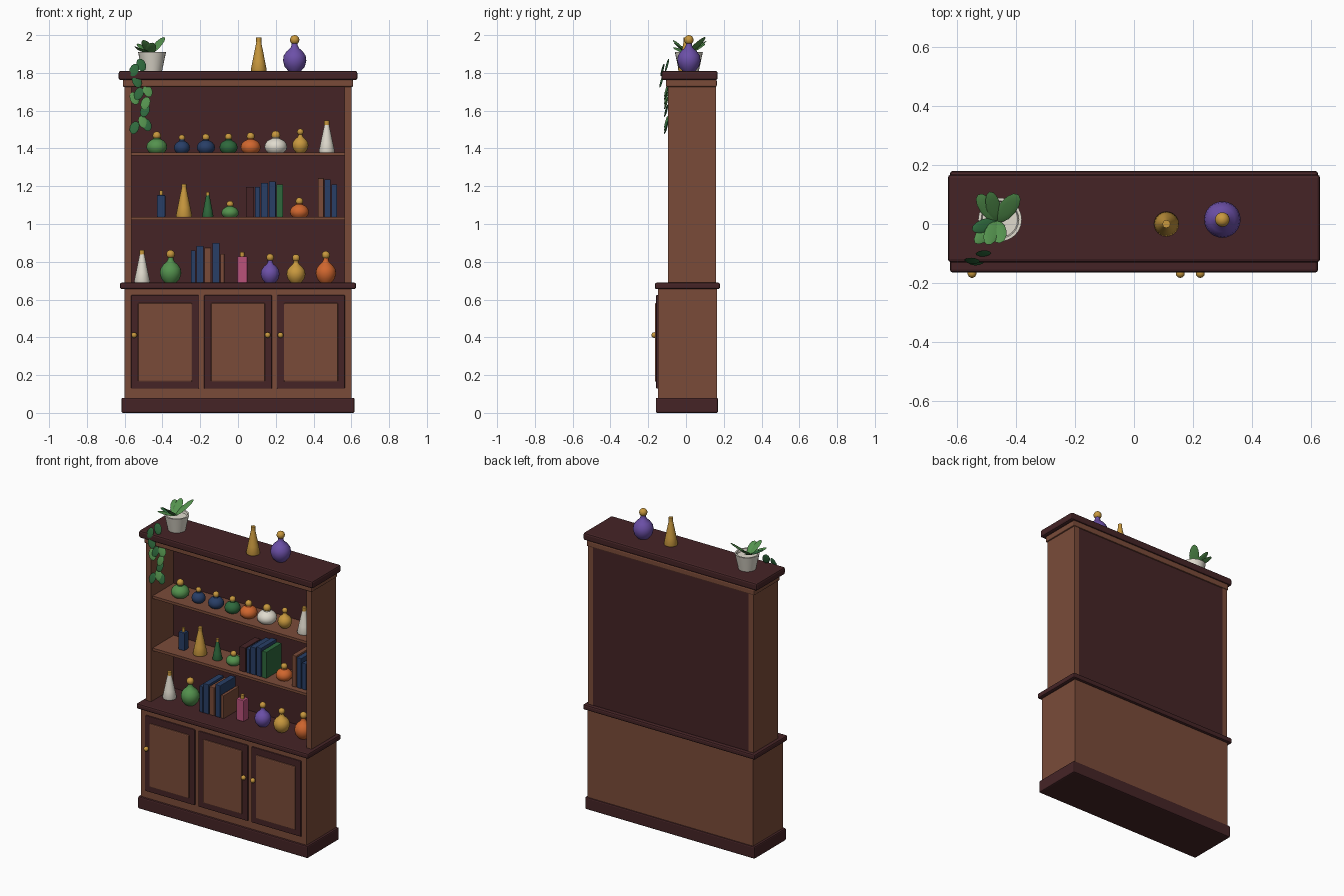
import bpy, bmesh, math
from mathutils import Vector, Matrix

if "Cube" in bpy.data.objects:
    bpy.data.objects.remove(bpy.data.objects["Cube"])


def mat(name, r, g, b):
    m = bpy.data.materials.new(name)
    m.diffuse_color = [(c / 255 / 12.92 if c < 10 else ((c / 255 + .055) / 1.055) ** 2.4)
                       for c in (r, g, b)] + [1]
    m.use_nodes = True
    m.node_tree.nodes["Principled BSDF"].inputs["Base Color"].default_value = m.diffuse_color
    return m


WOOD = mat("wood", 122, 75, 57)
DARK = mat("dark wood", 69, 36, 38)
GOLD = mat("gold", 200, 152, 62)
GREEN = mat("leaf green", 84, 146, 78)
DEEP = mat("deep green", 46, 104, 60)
BLUE = mat("navy blue", 40, 62, 102)
PURPLE = mat("purple", 108, 80, 168)
ORANGE = mat("orange", 208, 102, 46)
WHITE = mat("cream white", 224, 219, 206)
PINK = mat("pink", 186, 82, 122)


def make(name, bm, material, smooth=False):
    me = bpy.data.meshes.new(name)
    bmesh.ops.recalc_face_normals(bm, faces=bm.faces[:])
    bm.to_mesh(me)
    bm.free()
    ob = bpy.data.objects.new(name, me)
    bpy.context.collection.objects.link(ob)
    me.materials.append(material)
    if smooth:
        bpy.ops.object.select_all(action='DESELECT')
        ob.select_set(True)
        bpy.context.view_layer.objects.active = ob
        bpy.ops.object.shade_smooth_by_angle(angle=math.radians(40))
    return ob


def box(name, lo, hi, material, bevel=0):
    bm = bmesh.new()
    lo, hi = Vector(lo), Vector(hi)
    bmesh.ops.create_cube(bm, size=1, matrix=Matrix.Translation((lo + hi) / 2)
                          @ Matrix.Diagonal((*(hi - lo), 1)))
    ob = make(name, bm, material)
    if bevel:
        m = ob.modifiers.new("bevel", 'BEVEL')
        m.width, m.segments = bevel, 2
    return ob


def ball(name, at, r, material):
    bm = bmesh.new()
    bmesh.ops.create_uvsphere(bm, u_segments=16, v_segments=10, radius=r,
                              matrix=Matrix.Translation(at))
    return make(name, bm, material, True)


def lathe(name, at, profile, material, seg=24):
    """Spin a (radius, height) profile around a vertical axis."""
    bm = bmesh.new()
    vs = [bm.verts.new((r, 0, z)) for r, z in profile]
    es = [bm.edges.new(p) for p in zip(vs, vs[1:])]
    bmesh.ops.spin(bm, geom=vs + es, axis=(0, 0, 1), cent=(0, 0, 0),
                   angle=math.tau, steps=seg)
    bmesh.ops.remove_doubles(bm, verts=bm.verts[:], dist=1e-5)
    bmesh.ops.translate(bm, verts=bm.verts[:], vec=at)
    return make(name, bm, material, True)


# --- cabinet: plinth, cupboard, counter, bookcase, cornice ---
box("plinth", (-.617, -.16, 0), (.617, .17, .08), DARK, .008)
box("cupboard_body", (-.602, -.148, .07), (.602, .163, .66), WOOD)
box("counter", (-.625, -.165, .655), (.625, .18, .69), DARK, .01)
for s in (-1, 1):
    a, b = sorted((s * .602, s * .565))
    box("bookcase_side", (a, -.095, .685), (b, .158, 1.735), WOOD)
box("back_panel", (-.57, .14, .685), (.57, .156, 1.735), DARK)
for z in (1.02, 1.362):
    box("shelf", (-.57, -.08, z), (.57, .15, z + .017), WOOD)
box("cornice_lower", (-.61, -.107, 1.725), (.61, .163, 1.765), WOOD, .008)
box("cornice_top", (-.632, -.13, 1.762), (.632, .168, 1.81), DARK, .011)

# --- doors with raised panels and knobs ---
for cx, knob in ((-.386, -.55), (0, .157), (.386, .225)):
    box("door_frame", (cx - .18, -.158, .128), (cx + .18, -.14, .624), DARK, .005)
    box("door_panel", (cx - .143, -.165, .165), (cx + .143, -.15, .582), WOOD, .006)
    ball("door_knob", (knob, -.168, .412), .015, GOLD)

# --- bottle shapes as fractions of radius and height ---
SQUAT = [(0, 0), (.72, 0), (.94, .12), (1, .27), (.92, .42), (.7, .55), (.35, .64), (.3, .8), (0, .8)]
ROUND = [(0, 0), (.55, 0), (.86, .12), (1, .29), (.93, .43), (.68, .55), (.36, .64), (.25, .72),
         (.25, .84), (0, .84)]
CONE = [(0, 0), (.94, 0), (1, .04), (.78, .3), (.55, .58), (.36, .8), (.3, .88), (0, .88)]


def bottle(shape, x, z, r, top, material, y=.015):
    h = top - z
    name = {id(SQUAT): "squat_bottle", id(ROUND): "round_bottle"}.get(id(shape), "cone_bottle")
    lathe(name, (x, y, z), [(a * r, b * h) for a, b in shape], material)
    if shape is CONE:
        lathe("bottle_cap", (x, y, z), [(0, .86 * h), (.32 * r, .86 * h), (.32 * r, h), (0, h)],
              GOLD, 12)
    else:
        s = .4 * r
        ball("bottle_stopper", (x, y, top - s), s, GOLD)


def square_bottle(x, z, w, top, material):
    box("square_bottle", (x - w, .015 - w, z), (x + w, .015 + w, top - .025), material, .004)
    lathe("bottle_cap", (x, .015, top - .027), [(0, 0), (.45 * w, 0), (.45 * w, .027), (0, .027)],
          GOLD, 12)


T, M, B, R = 1.379, 1.037, .69, 1.81   # top, middle, bottom shelf and roof heights
for x, r, top, m in ((-.43, .055, 1.49, GREEN), (-.297, .042, 1.473, BLUE), (-.17, .048, 1.478, BLUE),
                     (-.05, .048, 1.48, DEEP), (.067, .053, 1.485, ORANGE), (.2, .06, 1.494, WHITE)):
    bottle(SQUAT, x, T, r, top, m)
bottle(ROUND, .33, T, .043, 1.505, GOLD)
bottle(CONE, .47, T, .042, 1.547, WHITE)

square_bottle(-.407, M, .022, 1.178, BLUE)
bottle(CONE, -.286, M, .043, 1.213, GOLD)
bottle(CONE, -.16, M, .03, 1.17, DEEP)
bottle(SQUAT, -.042, M, .046, 1.123, GREEN)
bottle(SQUAT, .325, M, .05, 1.14, ORANGE)

bottle(CONE, -.508, B, .042, .863, WHITE)
bottle(ROUND, -.357, B, .057, .863, GREEN)
square_bottle(.022, B, .027, .853, PINK)
for x, r, top, m in ((.17, .05, .843, PURPLE), (.307, .05, .84, GOLD), (.465, .054, .857, ORANGE)):
    bottle(ROUND, x, B, r, top, m)

bottle(CONE, .11, R, .042, 1.987, GOLD, 0)
bottle(ROUND, .3, R, .062, 2.0, PURPLE)

# --- books: left, right, top, colour ---
BOOKS = [(M, [(.042, .085, 1.197, DARK), (.09, .117, 1.197, BLUE), (.121, .159, 1.217, BLUE),
              (.163, .2, 1.226, BLUE), (.204, .238, 1.21, DEEP),
              (.423, .454, 1.243, WOOD), (.458, .491, 1.236, BLUE), (.495, .525, 1.21, BLUE)]),
         (B, [(-.25, -.225, .86, BLUE), (-.221, -.183, .884, BLUE), (-.178, -.142, .875, WOOD),
              (-.135, -.098, .9, BLUE), (-.093, -.072, .842, WOOD)])]
for z, row in BOOKS:
    for x0, x1, top, m in row:
        box("book", (x0, -.045, z), (x1, .115, top), m, .003)

# --- potted plant ---
lathe("plant_pot", (-.455, .015, R), [(0, 0), (.053, 0), (.074, .1), (.064, .1), (.06, .085), (0, .085)],
      WHITE)


def leaf(base, tip, width, material, up=(0, 0, 1)):
    """Flat pointed oval from base to tip, facing roughly up."""
    base, tip = Vector(base), Vector(tip)
    d = tip - base
    length = d.length
    d.normalize()
    side = d.cross(Vector(up)).normalized()
    n = side.cross(d)
    rot = Matrix((d, side, n)).transposed().to_4x4()
    bm = bmesh.new()
    bmesh.ops.create_uvsphere(bm, u_segments=12, v_segments=6, radius=.5)
    bm.transform(Matrix.Translation((base + tip) / 2) @ rot
                 @ Matrix.Diagonal((length, width, .008, 1)))
    make("leaf", bm, material, True)


C = (-.465, .01, 1.9)
for tip, w, m in (((-.53, .1, 1.955), .055, GREEN), ((-.392, .1, 1.99), .06, GREEN),
                  ((-.49, .11, 1.97), .05, GREEN), ((-.54, -.065, 1.935), .05, GREEN),
                  ((-.455, -.065, 1.96), .055, GREEN), ((-.5, -.07, 1.975), .05, GREEN),
                  ((-.55, -.02, 1.94), .045, DEEP)):
    leaf(C, tip, w, m)

# --- trailing leaves hanging in front of the bookcase ---
TRAIL = [(-.512, 1.842, DEEP), (-.55, 1.815, DEEP), (-.478, 1.705, GREEN), (-.525, 1.69, DEEP),
         (-.548, 1.665, GREEN), (-.493, 1.6, DEEP), (-.503, 1.54, GREEN), (-.548, 1.51, DEEP),
         (-.483, 1.525, DEEP), (-.49, 1.64, GREEN), (-.535, 1.755, DEEP)]
for i, (x, z, m) in enumerate(TRAIL):
    y = -.105 if z < 1.8 else -.1
    y -= .025 if 1.74 < z < 1.82 else 0
    lean = .012 * (-1) ** i
    leaf((x - lean, y + .008, z + .033), (x + lean, y - .008, z - .033), .05, m, (.2 * (-1) ** i, -1, .2))
